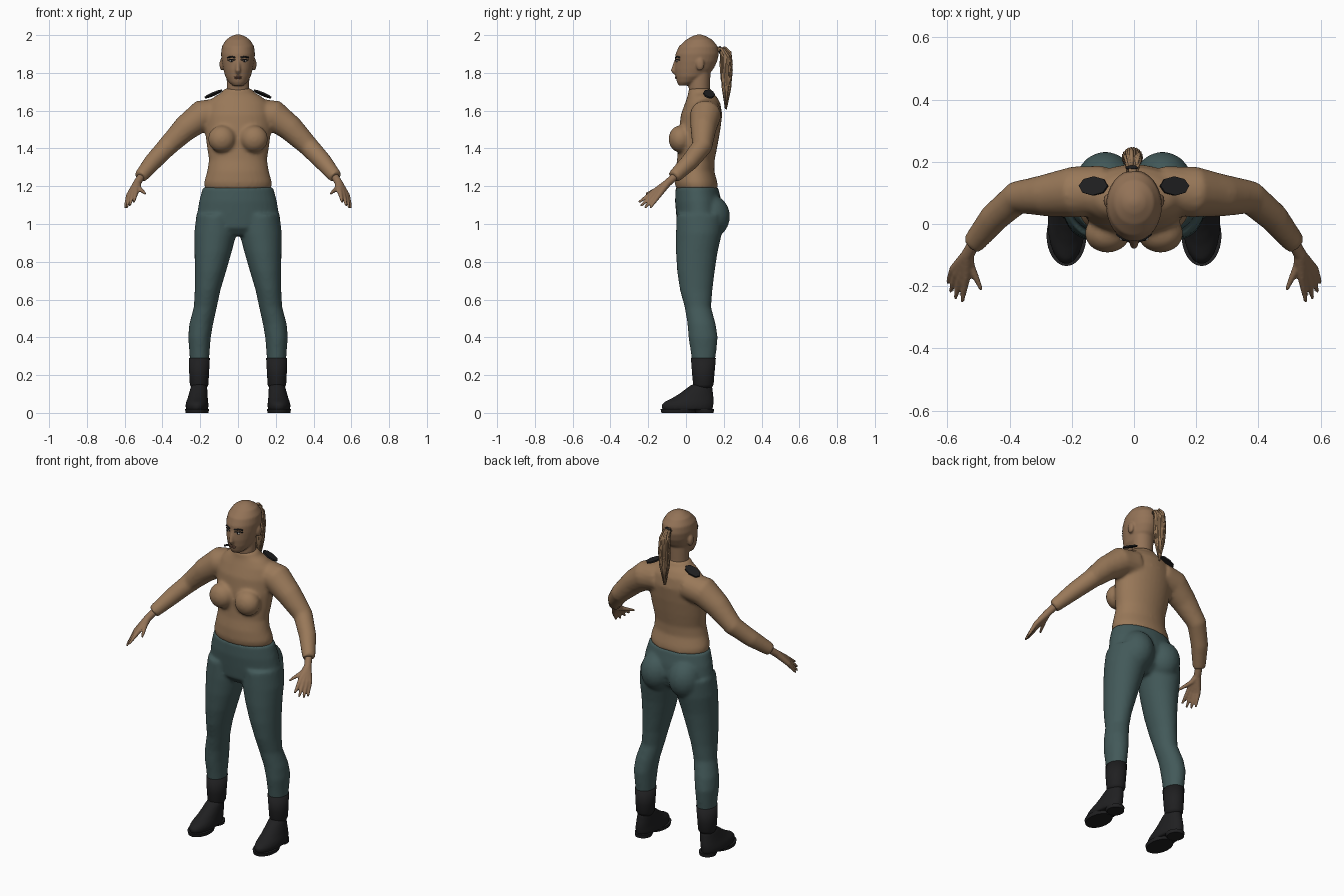
import bpy
import bmesh
import random
from math import cos, sin, pi, sqrt
from mathutils import Vector, Matrix, Euler

random.seed(4)
if "Cube" in bpy.data.objects:
    bpy.data.objects.remove(bpy.data.objects["Cube"])


def material(name, r, g, b):
    m = bpy.data.materials.new(name)
    m.use_nodes = True
    m.diffuse_color = (r, g, b, 1)
    shader = next(n for n in m.node_tree.nodes if n.type == 'BSDF_PRINCIPLED')
    shader.inputs["Base Color"].default_value = (r, g, b, 1)
    shader.inputs["Roughness"].default_value = 0.8
    return m


TAN = material("tan_cloth", .32, .19, .10)
SKIN = material("skin", .29, .17, .095)
HAIR = material("hair", .30, .18, .095)
TEAL = material("teal_cloth", .055, .1, .1)
BLACK = material("black_leather", .014, .014, .015)
LIP = material("lip", .2, .1, .065)
WHITE = material("eye_white", .6, .58, .55)


def loft(bm, rings):
    """Skin closed rings of points and cap both ends."""
    rows = [[bm.verts.new(p) for p in ring] for ring in rings]
    n = len(rows[0])
    faces = [bm.faces.new((a[i], a[(i + 1) % n], b[(i + 1) % n], b[i]))
             for a, b in zip(rows, rows[1:]) for i in range(n)]
    faces += [bm.faces.new(rows[0][::-1]), bm.faces.new(rows[-1])]
    bmesh.ops.recalc_face_normals(bm, faces=faces)


def column(bm, rows, side=1, n=32):
    """Upright loft; each row is z, centre x, half width, front y, back y."""
    rings = []
    for z, cx, hw, yf, yb in rows:
        rings.append([Vector((side * cx + hw * cos(a), (yf + yb) / 2 + (yb - yf) / 2 * sin(a), z))
                      for a in (2 * pi * i / n for i in range(n))])
    loft(bm, rings)


def tube(bm, path, side=1, n=16):
    """Round loft along a path; each point is x, y, z, radius."""
    pts = [Vector((side * p[0], p[1], p[2])) for p in path]
    rings = []
    for i, p in enumerate(pts):
        t = (pts[min(i + 1, len(pts) - 1)] - pts[max(i - 1, 0)]).normalized()
        u = t.cross(Vector((1, 0, 0))).normalized()
        v = t.cross(u)
        r = path[i][3]
        rings.append([p + r * (u * cos(2 * pi * k / n) + v * sin(2 * pi * k / n)) for k in range(n)])
    loft(bm, rings)


def ball(bm, centre, radii):
    m = Matrix.Translation(centre) @ Matrix.Diagonal((*radii, 1))
    bmesh.ops.create_uvsphere(bm, u_segments=20, v_segments=12, radius=1, matrix=m)


def finish(name, bm, mat, voxel=0, smooth=0, flat=False):
    """Turn the bmesh into an object, optionally fused into one skin."""
    me = bpy.data.meshes.new(name)
    bm.to_mesh(me)
    bm.free()
    me.materials.append(mat)
    ob = bpy.data.objects.new(name, me)
    bpy.context.scene.collection.objects.link(ob)
    for p in me.polygons:
        p.use_smooth = not flat
    if voxel:
        mod = ob.modifiers.new("fuse", 'REMESH')
        mod.mode = 'VOXEL'
        mod.voxel_size = voxel
        mod.use_smooth_shade = True
        mod = ob.modifiers.new("relax", 'SMOOTH')
        mod.factor = .5
        mod.iterations = smooth
    return ob


SIDES = ((1, "left"), (-1, "right"))

# Sweater: torso, bust and sleeves fused
bm = bmesh.new()
column(bm, [(z, 0, w, f, b) for z, w, f, b in (
    (1.185, .176, -.052, .17), (1.22, .18, -.06, .166), (1.28, .163, -.058, .15),
    (1.34, .154, -.047, .152), (1.42, .166, -.042, .168), (1.5, .176, -.037, .182),
    (1.58, .176, -.027, .192), (1.64, .16, -.005, .182), (1.675, .125, .008, .162),
    (1.695, .088, .012, .142), (1.718, .07, .012, .135))])
for s, _ in SIDES:
    ball(bm, (s * .085, -.03, 1.45), (.074, .063, .072))
    tube(bm, [(.09, .11, 1.59, .078), (.19, .103, 1.575, .083), (.28, .092, 1.505, .069),
              (.375, .085, 1.41, .054), (.45, .02, 1.33, .048), (.518, -.065, 1.248, .036)], s)
finish("sweater", bm, TAN, .01, 6)

# Trousers: hips, seat and legs fused
bm = bmesh.new()
column(bm, [(z, 0, w, f, b) for z, w, f, b in (
    (.94, .1, -.01, .12), (.98, .19, -.045, .17), (1.05, .217, -.052, .195),
    (1.12, .206, -.058, .188), (1.195, .186, -.055, .17))])
for s, _ in SIDES:
    ball(bm, (s * .092, .13, 1.04), (.096, .103, .115))
    column(bm, [(1.05, .115, .105, -.05, .2), (.95, .12, .112, -.053, .19),
                (.85, .132, .098, -.053, .167), (.75, .146, .083, -.047, .152),
                (.65, .161, .068, -.032, .14), (.56, .173, .061, -.007, .133),
                (.47, .195, .063, .008, .157), (.4, .204, .06, .013, .168),
                (.33, .204, .054, .024, .161), (.25, .204, .049, .035, .15)], s)
finish("trousers", bm, TEAL, .01, 5)

for s, side in SIDES:
    # Boot shaft, shoe, sole and heel
    bm = bmesh.new()
    column(bm, [(.29, .204, .055, .026, .158), (.2, .206, .052, .033, .15),
                (.15, .206, .049, .038, .146), (.13, .206, .04, .045, .135)], s)
    finish(side + "_boot_shaft", bm, BLACK)
    bm = bmesh.new()
    column(bm, [(.015, .217, .058, -.125, .14), (.04, .217, .061, -.13, .145),
                (.058, .216, .058, -.115, .147), (.08, .213, .053, -.07, .146),
                (.105, .21, .049, -.03, .143), (.135, .207, .044, .01, .14),
                (.15, .206, .036, .03, .13)], s)
    finish(side + "_shoe", bm, BLACK, .007, 3)
    bm = bmesh.new()
    column(bm, [(0, .217, .06, -.13, .05), (.02, .217, .064, -.135, .06)], s)
    column(bm, [(0, .214, .046, .05, .146), (.02, .214, .05, .03, .149)], s)
    finish(side + "_sole", bm, BLACK, flat=True)

    # Hand: wrist, palm and five fingers fused
    bm = bmesh.new()
    wrist = (.51, -.055, 1.255, .021)
    palm = (.535, -.1, 1.215, .021)
    fingers = (((.525, -.135, 1.19), (.49, -.212, 1.16)),
               ((.54, -.175, 1.168), (.552, -.25, 1.115)),
               ((.556, -.172, 1.158), (.575, -.24, 1.095)),
               ((.57, -.16, 1.152), (.59, -.218, 1.085)),
               ((.58, -.145, 1.15), (.599, -.19, 1.085)))
    for knuckle, tip in fingers:
        middle = [(a + b) / 2 for a, b in zip(knuckle, tip)]
        tube(bm, [wrist, palm, (*knuckle, .014), (*middle, .0105), (*tip, .006)], s, 10)
    finish(side + "_hand", bm, SKIN, .005, 3)

    # Shoulder patch: a thin eight-sided plate floating over the shoulder
    bm = bmesh.new()
    place = (Matrix.Translation((s * .13, .122, 1.688)) @ Euler((-.2, s * .4, 0)).to_matrix().to_4x4()
             @ Matrix.Diagonal((.05, .031, 1, 1)))
    bmesh.ops.create_cone(bm, cap_ends=True, segments=8, radius1=1, radius2=1, depth=.009, matrix=place)
    finish(side + "_shoulder_patch", bm, BLACK, flat=True)

# Head: skull, neck, nose and ears fused
bm = bmesh.new()
column(bm, [(z, 0, w, f, b) for z, w, f, b in (
    (1.733, .028, -.038, .02), (1.75, .048, -.048, .06), (1.78, .067, -.055, .11),
    (1.82, .078, -.06, .145), (1.86, .086, -.058, .165), (1.9, .09, -.055, .174),
    (1.94, .085, -.038, .168), (1.975, .064, 0, .14), (1.995, .035, .035, .105),
    (2.003, .012, .06, .08))])
column(bm, [(1.66, 0, .058, .025, .13), (1.72, 0, .059, .014, .126), (1.8, 0, .061, .02, .13)])
tube(bm, [(0, -.05, 1.872, .008), (0, -.061, 1.84, .01), (0, -.068, 1.812, .013), (0, -.058, 1.8, .011)])
for s, _ in SIDES:
    ball(bm, (s * .086, .075, 1.845), (.012, .022, .033))
finish("head", bm, SKIN, .006, 3)


def face_y(x):
    """Front surface of the face at eye height."""
    return .055 - .113 * sqrt(1 - (x / .087) ** 2)


# Eyes, brows and mouth
for s, side in SIDES:
    bm = bmesh.new()
    ball(bm, (s * .034, face_y(.034) + .001, 1.863), (.013, .005, .005))
    finish(side + "_eye", bm, WHITE)
    bm = bmesh.new()
    ball(bm, (s * .033, face_y(.034) - .002, 1.863), (.005, .004, .005))
    finish(side + "_iris", bm, BLACK)
    bm = bmesh.new()
    for z, r in ((1.883, .0045), (1.869, .003)):
        tube(bm, [(x, face_y(x) + .001, z + dz, r) for x, dz in
                  ((.015, -.002), (.035, .003), (.055, -.002))], s, 8)
    finish(side + "_brow_and_lashes", bm, BLACK)
bm = bmesh.new()
ball(bm, (0, -.052, 1.779), (.022, .007, .004))
ball(bm, (0, -.051, 1.772), (.018, .007, .005))
finish("lips", bm, LIP)

# Ponytail: a core with loose strands, held by a dark band
bm = bmesh.new()
tail = ((.16, 1.92, .012), (.19, 1.92, .016), (.21, 1.88, .024), (.213, 1.8, .028),
        (.212, 1.72, .022), (.21, 1.61, .004))
tube(bm, [(-.005, y, z, r) for y, z, r in tail])
for k in range(22):
    a = 2 * pi * k / 22
    drop = random.uniform(-.01, .08)
    tube(bm, [(-.005 + cos(a) * r, y + sin(a) * r, z + drop * i / 5, .007 if i < 5 else .002)
              for i, (y, z, r) in enumerate(tail)], 1, 6)
finish("ponytail", bm, HAIR)
bm = bmesh.new()
ball(bm, (-.005, .181, 1.92), (.023, .009, .022))
finish("hair_band", bm, BLACK)
